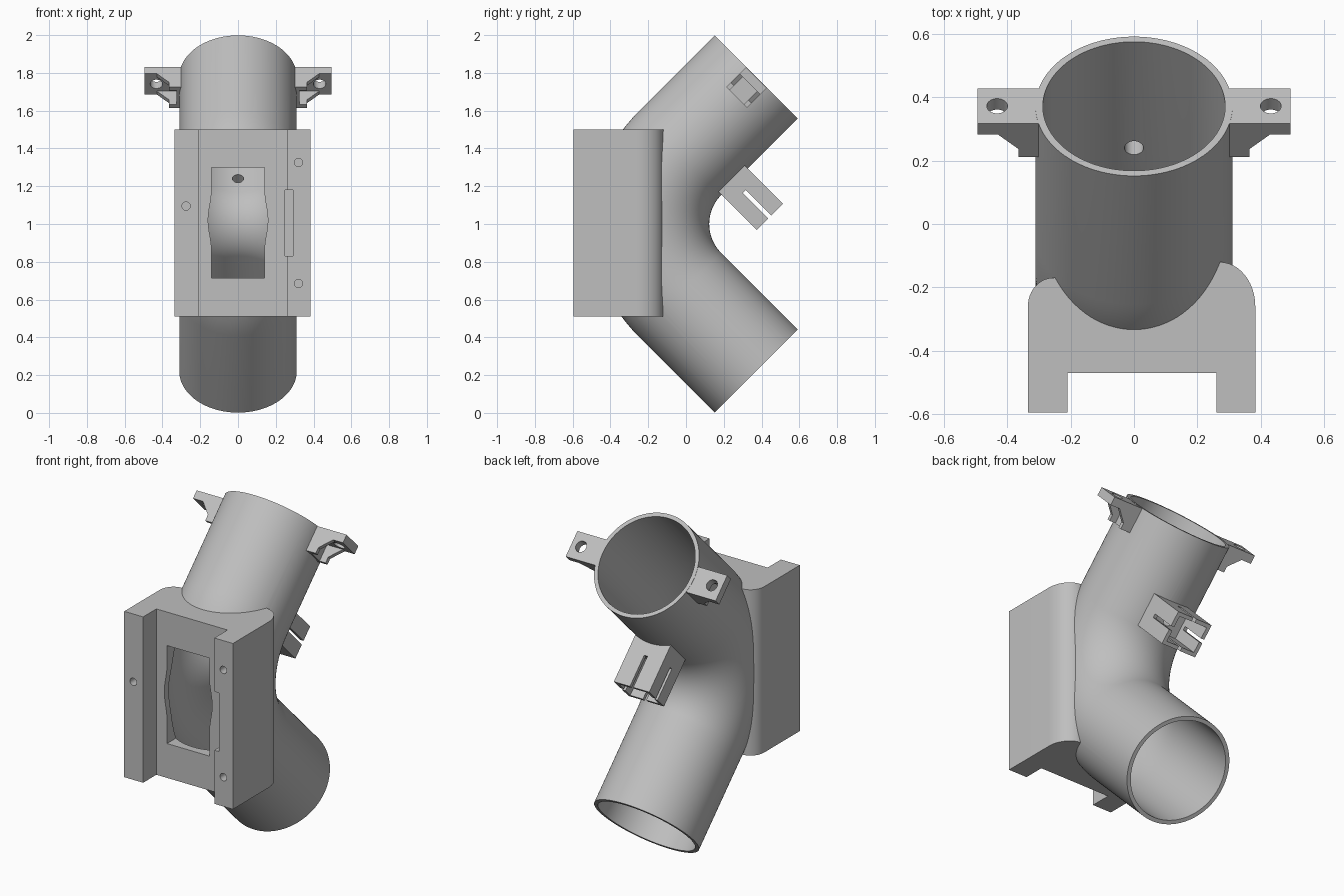
import bpy, bmesh
from math import sin, cos, pi, radians
from mathutils import Matrix, Vector

if "Cube" in bpy.data.objects:
    bpy.data.objects.remove(bpy.data.objects["Cube"])

grey = bpy.data.materials.new("plain grey")
grey.use_nodes = True
grey.diffuse_color = (0.52, 0.52, 0.52, 1)
grey.node_tree.nodes["Principled BSDF"].inputs["Base Color"].default_value = (0.52, 0.52, 0.52, 1)

WORLD = Matrix.Identity(4)
TILT = Matrix.Rotation(radians(-45), 4, "X")   # x, outwards, along the upper pipe
PIPE_R, BORE_R, RIM, AXIS = 0.311, 0.288, 1.52, -0.997


def finish(name, bm, frame=WORLD):
    bmesh.ops.recalc_face_normals(bm, faces=bm.faces)
    mesh = bpy.data.meshes.new(name)
    bm.to_mesh(mesh)
    bm.free()
    mesh.transform(frame)
    mesh.materials.append(grey)
    ob = bpy.data.objects.new(name, mesh)
    bpy.context.collection.objects.link(ob)
    return ob


def prism(name, points, direction, frame=WORLD):
    """Closed outline of 3D points pushed along a direction."""
    bm = bmesh.new()
    face = bm.faces.new([bm.verts.new(p) for p in points])
    moved = bmesh.ops.extrude_face_region(bm, geom=[face])["geom"]
    verts = [v for v in moved if isinstance(v, bmesh.types.BMVert)]
    bmesh.ops.translate(bm, vec=direction, verts=verts)
    return finish(name, bm, frame)


def box(name, x, y, z, frame=WORLD):
    outline = [(x[i], y[j], z[0]) for i, j in ((0, 0), (1, 0), (1, 1), (0, 1))]
    return prism(name, outline, (0, 0, z[1] - z[0]), frame)


def rod(name, centre, radius, depth, axis, frame=WORLD):
    bm = bmesh.new()
    turn = Vector((0, 0, 1)).rotation_difference(Vector(axis)).to_matrix().to_4x4()
    bmesh.ops.create_cone(bm, cap_ends=True, segments=32, radius1=radius, radius2=radius,
                          depth=depth, matrix=Matrix.Translation(centre) @ turn)
    return finish(name, bm, frame)


def bent_pipe(name, radius, extra=0.0):
    """Solid elbow: two straight legs joined by a quarter-turn bend."""
    bend, hub, leg, sides, steps = 0.528, (0.34, 1.0), 0.573 + extra, 96, 40
    bm, rings = bmesh.new(), []
    stations = [(45, leg)] + [(45 - 90 * i / steps, 0) for i in range(steps + 1)] + [(-45, leg)]
    for angle, run in stations:
        t = radians(angle)
        sign = 1 if angle > 0 else -1
        y = hub[0] - bend * cos(t) + run * cos(pi / 4)
        z = hub[1] + bend * sin(t) + sign * run * cos(pi / 4)
        ring = []
        for k in range(sides):
            p = 2 * pi * k / sides
            r = radius * sin(p)
            ring.append(bm.verts.new((radius * cos(p), y - r * cos(t), z + r * sin(t))))
        rings.append(ring)
    for a, b in zip(rings, rings[1:]):
        for k in range(sides):
            n = (k + 1) % sides
            bm.faces.new((a[k], a[n], b[n], b[k]))
    bm.faces.new(rings[0])
    bm.faces.new(rings[-1])
    return finish(name, bm)


def combine(target, tools, operation):
    bpy.context.view_layer.objects.active = target
    for tool in tools:
        mod = target.modifiers.new("cut", "BOOLEAN")
        mod.operation, mod.solver, mod.object = operation, "EXACT", tool
        bpy.ops.object.modifier_apply(modifier=mod.name)
        bpy.data.objects.remove(tool)


# Mounting block with rounded rear corners
def corner(cx, cy, rx, ry, start, end):
    angles = [radians(start + (end - start) * i / 12) for i in range(13)]
    return [(cx + rx * cos(a), cy + ry * sin(a), 0.51) for a in angles]


outline = [(-0.335, -0.595, 0.51), (0.383, -0.595, 0.51)]
outline += corner(0.27, -0.26, 0.113, 0.14, 0, 90)
outline += corner(-0.255, -0.26, 0.08, 0.09, 90, 180)
block = prism("block", outline, (0, 0, 0.99))
body = bent_pipe("pipe_and_mount", PIPE_R)
combine(body, [block], "UNION")

# Window outline with bulged sides
bulge = [(0.14 + 0.018 * cos(pi * i / 16) ** 2, 1.02 + 0.16 * i / 8) for i in range(-8, 9)]
side = [(0.14, 0.715)] + bulge + [(0.14, 1.3)]
window = [(x, -0.7, z) for x, z in side] + [(-x, -0.7, z) for x, z in reversed(side)]

# Openings in the body
cuts = [bent_pipe("bore", BORE_R, 0.1),
        box("recess", (-0.21, 0.26), (-0.7, -0.47), (0.4, 1.6)),
        prism("window", window, (0, 0.5, 0)),
        box("rail_notch", (0.25, 0.29), (-0.7, -0.45), (0.83, 1.18)),
        rod("drain", (0, AXIS + 0.3, 1.047), 0.03, 0.12, (0, 1, 0), TILT)]
for x, z in ((-0.275, 1.095), (0.32, 1.325), (0.32, 0.685)):
    cuts.append(rod("screw_hole", (x, -0.6, z), 0.022, 0.2, (0, 1, 0)))
combine(body, cuts, "DIFFERENCE")

# Pair of ears on the upper rim
parts = [body]
for name, s in (("left", 1), ("right", -1)):
    c0, c1 = AXIS - 0.073, AXIS + 0.083
    plate = box(name + "_ear_plate", (s * 0.293, s * 0.495), (c0, c1), (RIM - 0.05, RIM - 0.001), TILT)
    hole = rod("ear_hole", (s * 0.432, AXIS + 0.005, RIM), 0.033, 0.3, (0, 0, 1), TILT)
    combine(plate, [hole], "DIFFERENCE")
    pad = box(name + "_ear_pad", (s * 0.293, s * 0.325), (c0, c1), (RIM - 0.15, RIM - 0.04), TILT)
    parts += [plate, pad]
    rib = ((0.293, 0.04), (0.293, 0.15), (0.365, 0.15), (0.365, 0.115), (0.44, 0.04))
    for label, c in (("front", c0), ("back", c1 - 0.025)):
        points = [(s * x, c, RIM - d) for x, d in rib]
        parts.append(prism(f"{name}_ear_{label}_rib", points, (0, 0.025, 0), TILT))

# Hollow slotted socket behind the upper leg
W, LOW, HIGH, MID, END = 0.117, 0.95, 1.146, 1.047, -0.42
socket = box("socket", (-W, W), (-0.76, END), (LOW, HIGH), TILT)
combine(socket, [
    bent_pipe("pipe_clearance", 0.3),
    box("cavity", (-W + 0.022, W - 0.022), (-0.64, 0), (LOW + 0.022, HIGH - 0.022), TILT),
    box("side_slits", (-0.3, 0.3), (-0.61, 0), (MID - 0.011, MID + 0.011), TILT),
    box("top_slits", (-0.011, 0.011), (-0.61, 0), (0.8, 1.3), TILT),
    rod("socket_hole", (0, -0.66, MID), 0.03, 0.2, (0, 1, 0), TILT)], "DIFFERENCE")
parts.append(socket)

# Smooth the round faces, keep the edges crisp
bpy.ops.object.select_all(action="DESELECT")
for part in parts:
    part.select_set(True)
bpy.context.view_layer.objects.active = body
bpy.ops.object.shade_smooth_by_angle(angle=radians(30))
